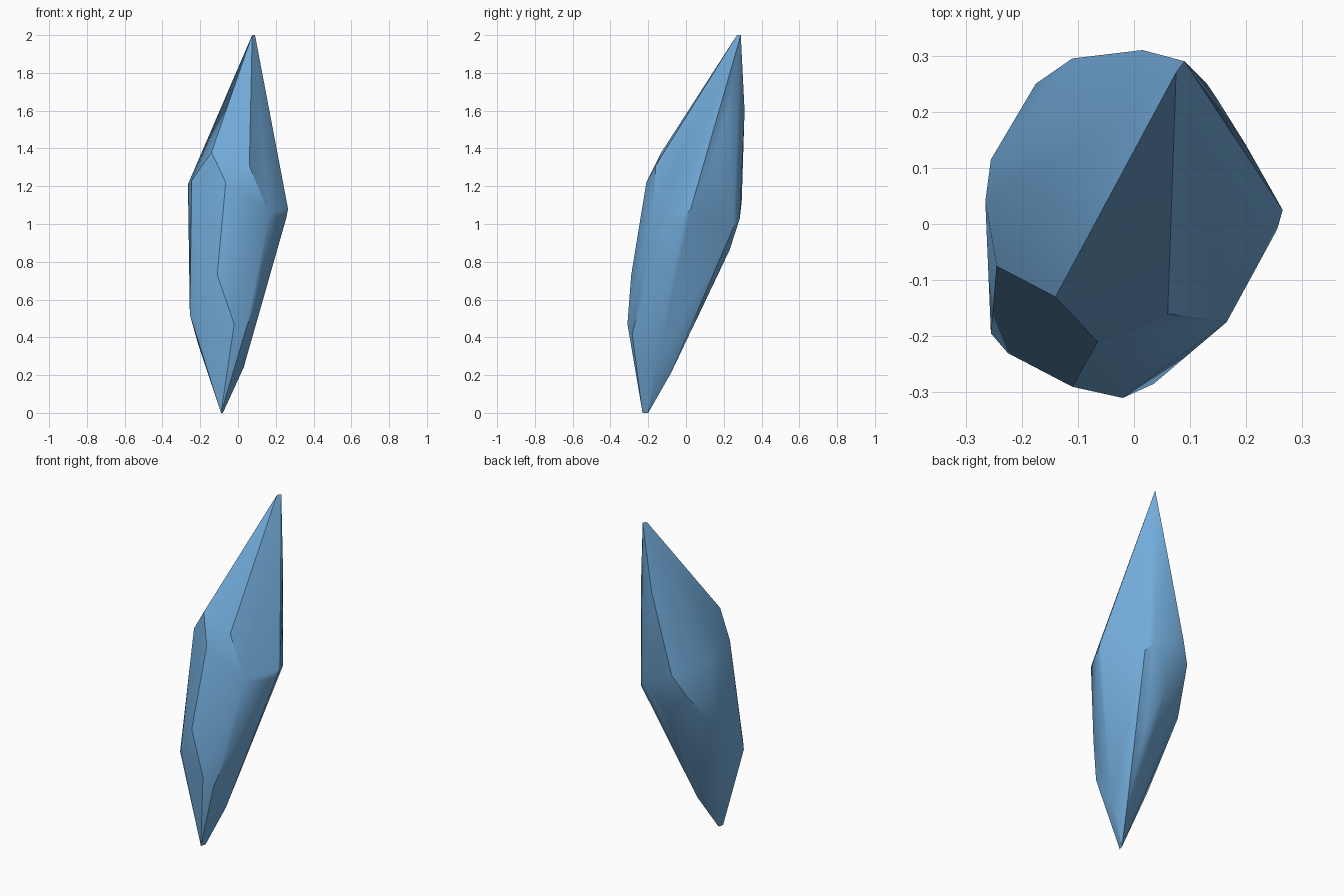
import bpy, bmesh, math

# Corner points of the leaning crystal, from bottom to top
corners = [
    # lower tip
    (-0.09, -0.23, 0.0), (-0.08, -0.20, 0.0),
    # lower taper
    (-0.02, -0.08, 0.21), (0.03, -0.16, 0.24), (-0.21, -0.14, 0.36),
    (-0.02, -0.31, 0.47), (0.035, -0.285, 0.42), (0.09, -0.12, 0.50),
    (0.0, 0.09, 0.57), (-0.255, -0.195, 0.52), (-0.225, -0.23, 0.55),
    # front and left belly
    (-0.11, -0.29, 0.73), (0.10, -0.23, 0.62), (-0.25, 0.08, 0.76),
    # back shoulder
    (-0.05, 0.23, 0.86), (0.13, 0.25, 0.98), (-0.175, 0.25, 1.0),
    (-0.11, 0.295, 1.12), (0.09, 0.285, 1.03),
    # right shoulder
    (0.255, -0.01, 1.03), (0.265, 0.025, 1.08), (0.165, -0.175, 1.05),
    # front shoulder
    (-0.065, -0.21, 1.22), (0.06, -0.16, 1.31), (-0.14, -0.13, 1.38),
    (-0.245, -0.075, 1.23), (-0.265, 0.04, 1.21), (-0.255, 0.115, 1.17),
    # upper taper
    (0.20, 0.14, 1.33), (0.15, 0.22, 1.6), (0.015, 0.31, 1.6),
    (-0.035, 0.13, 1.69),
    # upper tip
    (0.075, 0.27, 2.0), (0.09, 0.29, 2.0),
]

bm = bmesh.new()
for c in corners:
    bm.verts.new(c)
res = bmesh.ops.convex_hull(bm, input=bm.verts)
loose = [v for v in bm.verts if not v.link_faces]
bmesh.ops.delete(bm, geom=loose, context='VERTS')
bmesh.ops.recalc_face_normals(bm, faces=bm.faces)

mesh = bpy.data.meshes.new("crystal")
bm.to_mesh(mesh)
bm.free()
crystal = bpy.data.objects.new("crystal", mesh)
bpy.context.collection.objects.link(crystal)

# Single blue colour
blue = bpy.data.materials.new("crystal blue")
blue.diffuse_color = (0.17, 0.41, 0.70, 1.0)
mesh.materials.append(blue)

# Soft facets with crisp main edges
bpy.context.view_layer.objects.active = crystal
crystal.select_set(True)
bpy.ops.object.shade_smooth_by_angle(angle=math.radians(25))
